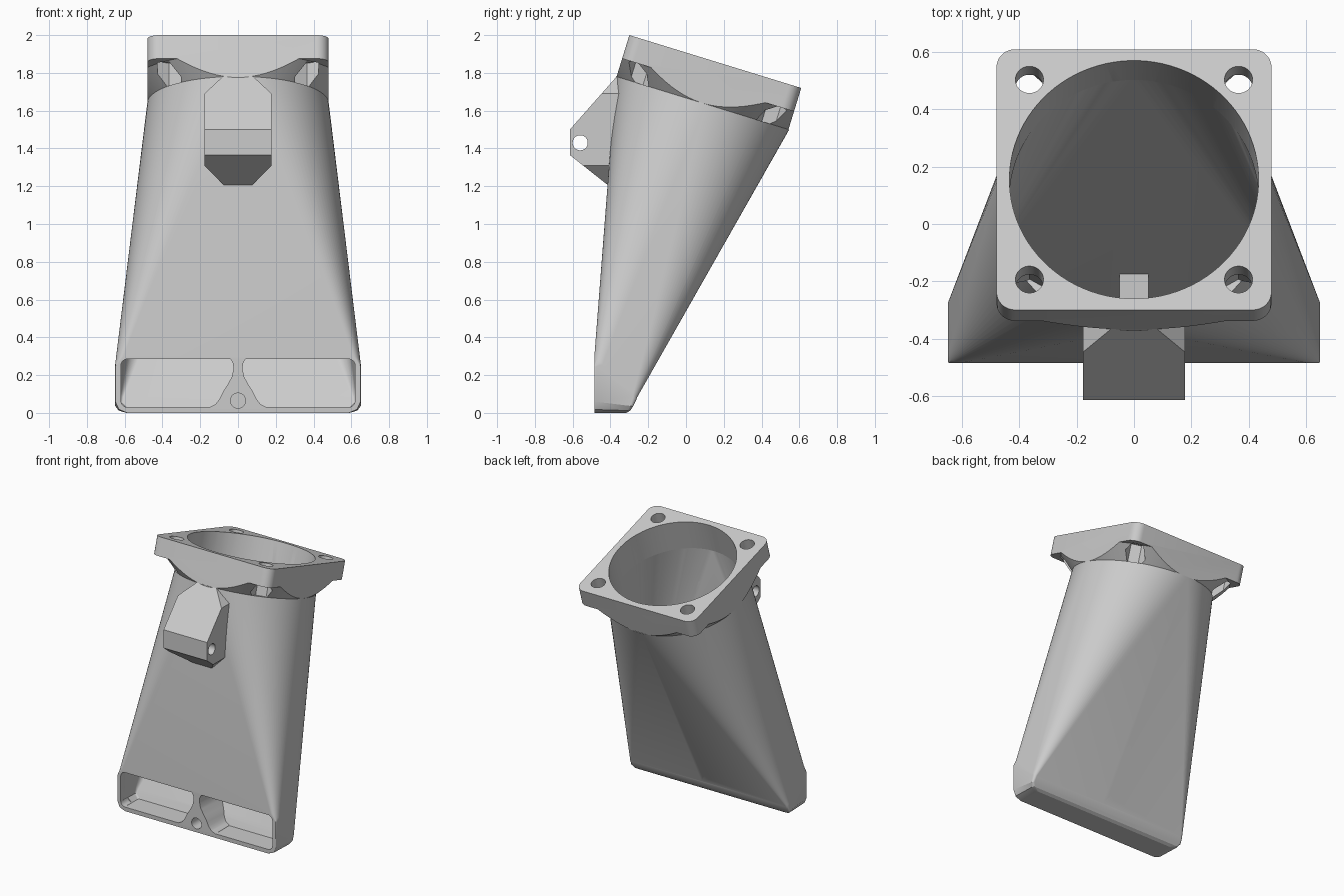
import bpy, bmesh, math
from mathutils import Matrix, Vector

if "Cube" in bpy.data.objects:
    bpy.data.objects.remove(bpy.data.objects["Cube"])

grey = bpy.data.materials.new("light grey plastic")
grey.use_nodes = True
colour = (0.6, 0.6, 0.6, 1)
grey.diffuse_color = colour
grey.node_tree.nodes["Principled BSDF"].inputs["Base Color"].default_value = colour

# Tilted frame of the mounting flange: origin at the centre of its top face
TILT = Matrix.Translation((0, 0.155, 1.86)) @ Matrix.Rotation(math.radians(-17.1), 4, 'X')
DEPTH = 0.23
QUARTER = 24


def loft(name, rings):
    """Skin a stack of equal-length rings and cap both ends."""
    bm = bmesh.new()
    loops = [[bm.verts.new(p) for p in ring] for ring in rings]
    for a, b in zip(loops, loops[1:]):
        for i in range(len(a)):
            j = (i + 1) % len(a)
            bm.faces.new((a[i], a[j], b[j], b[i]))
    bm.faces.new(loops[0])
    bm.faces.new(loops[-1])
    bmesh.ops.triangulate(bm, faces=bm.faces)
    bmesh.ops.recalc_face_normals(bm, faces=bm.faces)
    mesh = bpy.data.meshes.new(name)
    bm.to_mesh(mesh)
    bm.free()
    mesh.materials.append(grey)
    obj = bpy.data.objects.new(name, mesh)
    bpy.context.collection.objects.link(obj)
    return obj


def disc(cx, cy, r, n=32):
    return [(cx + r * math.cos(math.tau * (i + 0.5) / n),
             cy + r * math.sin(math.tau * (i + 0.5) / n)) for i in range(n)]


def tilted(outline, depth):
    """Place a flat outline below the flange top."""
    return [TILT @ Vector((x, y, -depth)) for x, y in outline]


def circle(r, depth):
    return tilted(disc(0, 0, r, 4 * QUARTER), depth)


def rounded(x0, x1, y0, y1, front_r, back_r, steps=QUARTER):
    """Rounded rectangle whose corner arcs line up with the circle's quarters."""
    corners = [(x1 - back_r, y1 - back_r, back_r), (x0 + back_r, y1 - back_r, back_r),
               (x0 + front_r, y0 + front_r, front_r), (x1 - front_r, y0 + front_r, front_r)]
    pts = []
    for k, (cx, cy, r) in enumerate(corners):
        for i in range(steps):
            a = math.pi / 2 * (k + i / (steps - 1))
            pts.append((cx + r * math.cos(a), cy + r * math.sin(a)))
    return pts


def foot_ring(half, yf, zf, yb, zb, front_r, back_r):
    """Wide ring sloping from its front edge down to its back edge."""
    return [(x, y, zf + (y - yf) / (yb - yf) * (zb - zf))
            for x, y in rounded(-half, half, yf, yb, front_r, back_r)]


def prism_y(name, pts, y0, y1):
    return loft(name, [[(x, y, z) for x, z in pts] for y in (y0, y1)])


def prism_x(name, pts, half):
    return loft(name, [[(x, y, z) for y, z in pts] for x in (-half, half)])


def mirrored(profile):
    """Closed outline from (height, half width) pairs."""
    return [(w, z) for z, w in profile] + [(-w, z) for z, w in reversed(profile)]


def boolean(obj, cutter, operation='DIFFERENCE', keep=False):
    mod = obj.modifiers.new("cut", 'BOOLEAN')
    mod.operation, mod.solver, mod.object = operation, 'EXACT', cutter
    graph = bpy.context.evaluated_depsgraph_get()
    mesh = bpy.data.meshes.new_from_object(obj.evaluated_get(graph))
    obj.modifiers.clear()
    obj.data = mesh
    if not keep:
        bpy.data.objects.remove(cutter)


# Duct: round under the flange, wide and shallow at the foot
duct = loft("duct", [circle(0.48, DEPTH),
                     foot_ring(0.65, -0.485, 0.3, -0.26, 0.08, 0.045, 0.02),
                     foot_ring(0.65, -0.485, 0.25, -0.262, 0.072, 0.006, 0.018),
                     foot_ring(0.65, -0.485, 0.06, -0.28, 0.035, 0.006, 0.015),
                     foot_ring(0.632, -0.485, 0.018, -0.295, 0.012, 0.006, 0.015),
                     foot_ring(0.59, -0.485, 0, -0.315, 0, 0.006, 0.015)])

# Hollow inside, from the round bore to two outlets split by a bell-shaped divider
cavity = loft("cavity", [circle(0.435, -0.1), circle(0.435, DEPTH),
                         foot_ring(0.622, -0.455, 0.288, -0.295, 0.085, 0.03, 0.015),
                         foot_ring(0.622, -0.455, 0.06, -0.308, 0.055, 0.01, 0.012),
                         foot_ring(0.59, -0.455, 0.027, -0.32, 0.027, 0.01, 0.012)])
boolean(cavity, prism_y("outlet", rounded(-0.62, 0.62, 0.03, 0.285, 0.035, 0.035, 8),
                        -0.6, -0.4), 'UNION')
divider = mirrored([(-0.02, 0.18), (0.03, 0.15), (0.045, 0.12), (0.07, 0.1), (0.11, 0.08),
                    (0.15, 0.055), (0.19, 0.033), (0.23, 0.024), (0.26, 0.026),
                    (0.275, 0.033), (0.3, 0.05)])
boolean(cavity, prism_y("divider", divider, -0.7, 0.1))

# Mounting flange: rounded square trimmed by a cone underneath
square = rounded(-0.48, 0.48, -0.476, 0.476, 0.065, 0.065, 10)
flange = loft("flange", [tilted(square, d) for d in (0, 0.3)])
boolean(flange, loft("cone", [circle(r, d) for r, d in
                              ((0.8, -0.1), (0.8, 0.13), (0.575, 0.13), (0.48, DEPTH))]),
        'INTERSECT')

# Hinge bracket on the front, with chamfered ends
bracket = prism_x("bracket", [(-0.615, 1.5), (-0.615, 1.365), (-0.4, 1.195),
                              (-0.35, 1.195), (-0.35, 1.8)], 0.178)
chamfer = mirrored([(1.19, 0.06), (1.31, 0.178), (1.69, 0.178), (1.8, 0.06)])
boolean(bracket, prism_y("chamfer", chamfer, -0.8, 0), 'INTERSECT')
boolean(bracket, prism_x("pin_hole", disc(-0.56, 1.43, 0.04), 0.3))

for part in (duct, flange, bracket):
    boolean(part, cavity, keep=True)
bpy.data.objects.remove(cavity)

# Corner screw holes with hexagonal nut pockets below
for u in (-0.365, 0.365):
    for v in (-0.365, 0.365):
        boolean(flange, loft("screw_hole", [tilted(disc(u, v, 0.049), d) for d in (-0.1, 0.3)]))
        boolean(flange, loft("nut_pocket", [tilted(disc(u, v, 0.072, 6), d) for d in (0.1, 0.3)]))

# Foot screw hole and the notch behind it
notch = mirrored([(-0.03, 0.13), (0, 0.11), (0.03, 0.085), (0.08, 0.055), (0.12, 0.028),
                  (0.145, 0.006)])
boolean(duct, prism_y("notch", notch, -0.43, 0.1))
boolean(duct, prism_y("foot_hole", disc(0, 0.065, 0.04), -0.6, -0.3))

# Smooth curved walls, crisp edges
for part in (duct, flange, bracket):
    bpy.ops.object.select_all(action='DESELECT')
    part.select_set(True)
    bpy.context.view_layer.objects.active = part
    bpy.ops.object.shade_smooth_by_angle(angle=math.radians(25))
